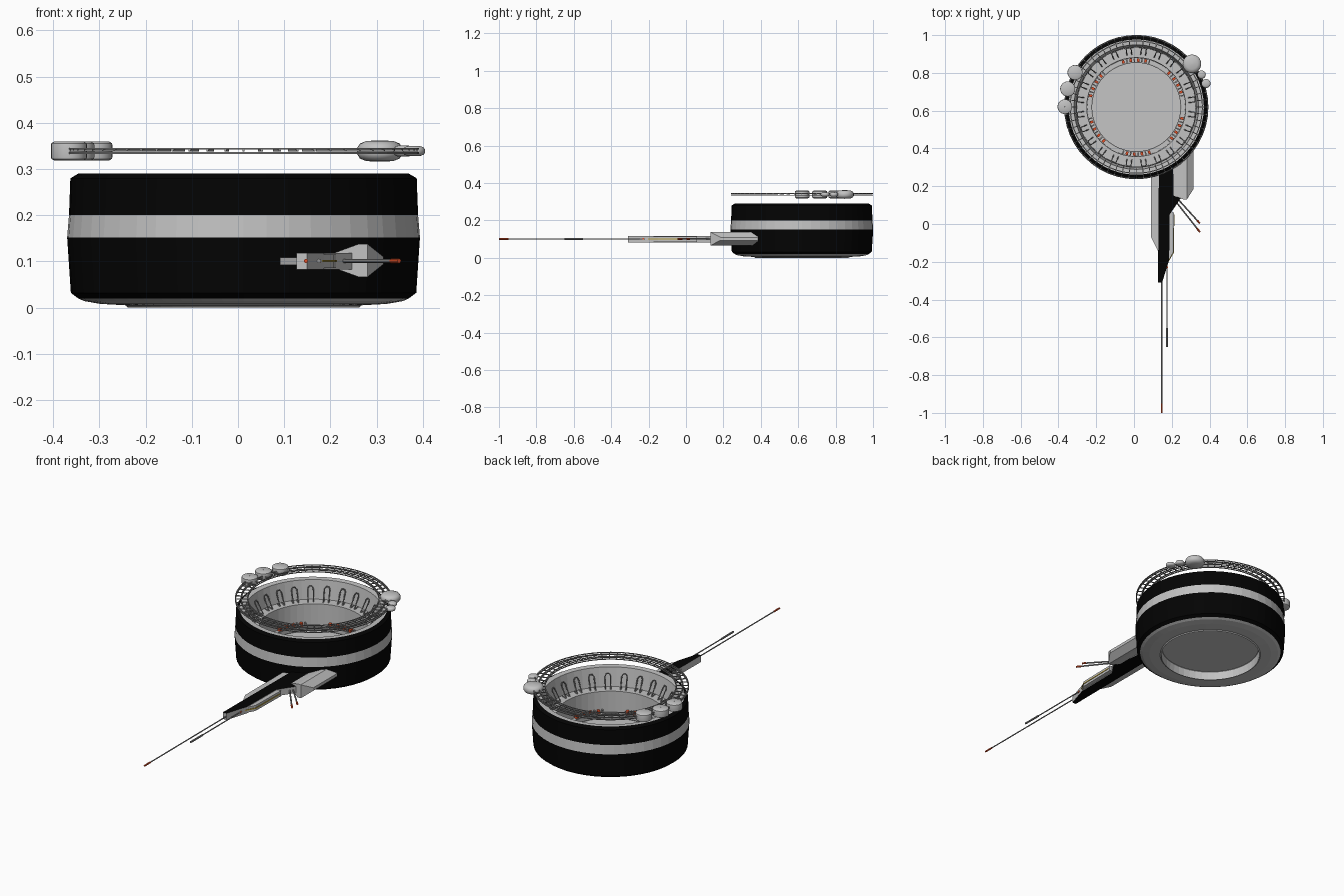
import bpy, bmesh
from math import sin, cos, pi, radians
from mathutils import Vector, Matrix

if "Cube" in bpy.data.objects:
    bpy.data.objects.remove(bpy.data.objects["Cube"])

CENTRE = Vector((0.012, 0.619, 0))   # axis of the round station


def material(name, r, g, b):
    m = bpy.data.materials.new(name)
    m.use_nodes = True
    m.diffuse_color = (r, g, b, 1)
    node = next(n for n in m.node_tree.nodes if n.type == 'BSDF_PRINCIPLED')
    node.inputs["Base Color"].default_value = (r, g, b, 1)
    return m


HULL = material("light_grey_hull", 0.54, 0.54, 0.54)
BLACK = material("black_panel", 0.001, 0.001, 0.001)
FLOOR = material("pale_grey_floor", 0.56, 0.56, 0.56)
FRAME = material("mid_grey_frame", 0.3, 0.3, 0.3)
RED = material("red_light", 0.95, 0.1, 0.025)
YELLOW = material("yellow_stripe", 0.5, 0.36, 0.05)


def finish(name, bm, *mats):
    bmesh.ops.recalc_face_normals(bm, faces=bm.faces)
    me = bpy.data.meshes.new(name)
    bm.to_mesh(me)
    bm.free()
    for m in mats:
        me.materials.append(m)
    ob = bpy.data.objects.new(name, me)
    bpy.context.collection.objects.link(ob)
    return ob


def smooth(ob, angle=40):
    bpy.ops.object.select_all(action='DESELECT')
    ob.select_set(True)
    bpy.context.view_layer.objects.active = ob
    bpy.ops.object.shade_smooth_by_angle(angle=radians(angle))


def lathe(bm, profile, centre, seg=48, slots=None):
    """Spin a closed (radius, height) loop about a vertical axis."""
    n = len(profile)
    rows = [[bm.verts.new((centre[0] + r * cos(2 * pi * i / seg),
                           centre[1] + r * sin(2 * pi * i / seg), z))
             for r, z in profile] for i in range(seg)]
    for i in range(seg):
        a, b = rows[i], rows[(i + 1) % seg]
        for j in range(n):
            k = (j + 1) % n
            f = bm.faces.new((a[j], b[j], b[k], a[k]))
            f.material_index = slots[j] if slots else 0


def box(bm, size, matrix, slot=0):
    geo = bmesh.ops.create_cube(bm, size=1, matrix=matrix @ Matrix.Diagonal((*size, 1)))
    for f in {f for v in geo["verts"] for f in v.link_faces}:
        f.material_index = slot


def rod(bm, a, b, radius, seg=8, slot=0):
    a, b = Vector(a), Vector(b)
    mat = Matrix.Translation((a + b) / 2) @ (b - a).to_track_quat('Z', 'Y').to_matrix().to_4x4()
    geo = bmesh.ops.create_cone(bm, segments=seg, radius1=radius, radius2=radius,
                                depth=(b - a).length, cap_ends=True, matrix=mat)
    for f in {f for v in geo["verts"] for f in v.link_faces}:
        f.material_index = slot


def prism(name, outline, z0, z1, side, cap):
    """Upright prism with one colour on the sides and one on the caps."""
    bm = bmesh.new()
    low = [bm.verts.new((x, y, z0)) for x, y in outline]
    high = [bm.verts.new((x, y, z1)) for x, y in outline]
    for ring in (low, high):
        bm.faces.new(ring).material_index = 1
    for i in range(len(outline)):
        k = (i + 1) % len(outline)
        bm.faces.new((low[i], low[k], high[k], high[i]))
    return finish(name, bm, side, cap)


def polar(angle, r, z):
    return CENTRE + Vector((r * cos(angle), r * sin(angle), z))


# Ring-shaped hull with stepped bowl inside; black bands on the outer wall
profile = [(0.25, 0), (0.256, 0.005), (0.31, 0.008), (0.345, 0.014), (0.358, 0.02),
           (0.374, 0.032), (0.382, 0.152), (0.378, 0.2), (0.375, 0.28), (0.358, 0.29),
           (0.33, 0.288), (0.315, 0.19), (0.262, 0.19), (0.26, 0.08), (0.235, 0.08),
           (0.235, 0.06), (0.248, 0.045)]
slots = [1 if j in (4, 5, 7, 8) else 0 for j in range(len(profile))]
bm = bmesh.new()
lathe(bm, profile, CENTRE, 48, slots)
finish("station_hull", bm, HULL, BLACK)

# Floor disc closing the well
bm = bmesh.new()
rod(bm, polar(0, 0, 0.046), polar(0, 0, 0.056), 0.246, 48)
finish("well_floor", bm, FLOOR)

# Thin seam around the floor
bm = bmesh.new()
lathe(bm, [(0.234, 0.078), (0.239, 0.078), (0.239, 0.083), (0.234, 0.083)], CENTRE)
finish("floor_seam", bm, FRAME)

# Leaning U-shaped brackets around the bowl
bm = bmesh.new()
COUNT = 24
for i in range(COUNT):
    a = 2 * pi * (i + 0.5) / COUNT
    side = Vector((-sin(a), cos(a), 0)) * 0.013
    foot, top = polar(a, 0.28, 0.19), polar(a, 0.31, 0.25)
    cap = polar(a, 0.314, 0.26)
    for s in (-1, 1):
        rod(bm, foot + side * s, top + side * s, 0.003, 6)
        rod(bm, top + side * s, cap + side * s * 0.5, 0.003, 6)
        rod(bm, foot + side * s, polar(a, 0.305, 0.195) + side * s, 0.003, 6)
    rod(bm, cap - side * 0.5, cap + side * 0.5, 0.003, 6)
finish("bowl_brackets", bm, FRAME)

# Six groups of lights and posts at the foot of the well
bm = bmesh.new()
for group in range(6):
    for i in range(8):
        a = radians(30 + 60 * group) + (i - 3.5) * 0.08
        m = Matrix.Translation(polar(a, 0.249, 0.088)) @ Matrix.Rotation(a, 4, 'Z')
        box(bm, (0.018, 0.013 if i % 2 else 0.007, 0.018), m, i % 2)
finish("well_lights", bm, FRAME, RED)

# Floating lattice ring: paired hoops joined by spokes
bm = bmesh.new()
for r in (0.318, 0.35, 0.377):
    for z in (0.333, 0.342):
        lathe(bm, [(r - 0.0025, z), (r + 0.0025, z), (r + 0.0025, z + 0.0035),
                   (r - 0.0025, z + 0.0035)], CENTRE, 72)
for i in range(60):
    a = 2 * pi * i / 60
    m = Matrix.Translation(polar(a, 0.3475, 0.34)) @ Matrix.Rotation(a, 4, 'Z')
    box(bm, (0.06, 0.0045, 0.004), m)
finish("lattice_ring", bm, FRAME)

# Pods riding on the lattice: flat drums on the right, lens shapes on the left
drum = ((0.02, -1), (0.8, -1), (0.98, -0.8), (1, -0.6), (1, 0.6),
        (0.98, 0.8), (0.8, 1), (0.02, 1))
lens = ((0.02, -1), (0.6, -0.95), (0.88, -0.7), (1, -0.3), (1, 0.3),
        (0.88, 0.7), (0.6, 0.95), (0.02, 1))
pods = [(-0.312, 0.802, 0.040, 0.021, drum), (-0.351, 0.715, 0.040, 0.021, drum),
        (-0.366, 0.621, 0.039, 0.021, drum), (0.307, 0.848, 0.049, 0.023, lens),
        (0.358, 0.791, 0.022, 0.012, lens), (0.381, 0.744, 0.024, 0.011, lens)]
for i, (x, y, r, h, shape) in enumerate(pods):
    bm = bmesh.new()
    lathe(bm, [(r * f, 0.339 + h * g) for f, g in shape], (x, y), 24)
    smooth(finish(f"pod_{i + 1}", bm, HULL))

# Docking arm blade and its side panels
prism("arm_blade", [(0.132, 0.31), (0.127, -0.31), (0.149, -0.31), (0.186, -0.19),
                    (0.189, 0.05), (0.256, 0.15), (0.21, 0.23), (0.205, 0.31)],
      0.083, 0.118, HULL, BLACK)
prism("arm_left_panel", [(0.091, 0.32), (0.091, -0.07), (0.13, -0.15), (0.135, 0.3)],
      0.092, 0.109, HULL, HULL)
prism("arm_right_panel", [(0.18, 0.06), (0.18, -0.2), (0.208, -0.15), (0.212, 0.06)],
      0.086, 0.115, HULL, HULL)
prism("arm_stripe", [(0.18, 0.05), (0.18, -0.206), (0.211, -0.152), (0.214, 0.05)],
      0.0985, 0.1035, YELLOW, YELLOW)

# Faceted box beside the blade, with a cut-back outer nose
bm = bmesh.new()
section = [(0.21, 0.085), (0.262, 0.066), (0.28, 0.066), (0.315, 0.094), (0.315, 0.11),
           (0.28, 0.138), (0.262, 0.138), (0.21, 0.119)]
front = [bm.verts.new((x, 0.185 if x > 0.3 else 0.13 if x > 0.25 else 0.15, z))
         for x, z in section]
back = [bm.verts.new((x, 0.385, z)) for x, z in section]
for i in range(8):
    k = (i + 1) % 8
    bm.faces.new((front[i], front[k], back[k], back[i]))
bm.faces.new(back)
bmesh.ops.triangulate(bm, faces=[bm.faces.new(front)])
finish("arm_box", bm, HULL)

# Antennas and probes, with red tips
bm = bmesh.new()
rod(bm, (0.147, -0.3, 0.101), (0.147, -0.95, 0.101), 0.003)
rod(bm, (0.147, -0.95, 0.101), (0.147, -1, 0.101), 0.0045, slot=1)
rod(bm, (0.175, -0.18, 0.101), (0.175, -0.55, 0.101), 0.003)
rod(bm, (0.175, -0.55, 0.101), (0.175, -0.65, 0.101), 0.005)
for start, end in (((0.225, 0.14, 0.101), (0.349, 0.003, 0.101)),
                   ((0.205, 0.14, 0.101), (0.349, -0.043, 0.101))):
    tip = Vector(start).lerp(Vector(end), 0.88)
    rod(bm, start, tip, 0.004)
    rod(bm, tip, end, 0.005, slot=1)
finish("antennas", bm, FRAME, RED)

# Small warning light on the blade nose
bm = bmesh.new()
box(bm, (0.008, 0.008, 0.008), Matrix.Translation((0.175, -0.228, 0.101)))
finish("nose_light", bm, RED)
